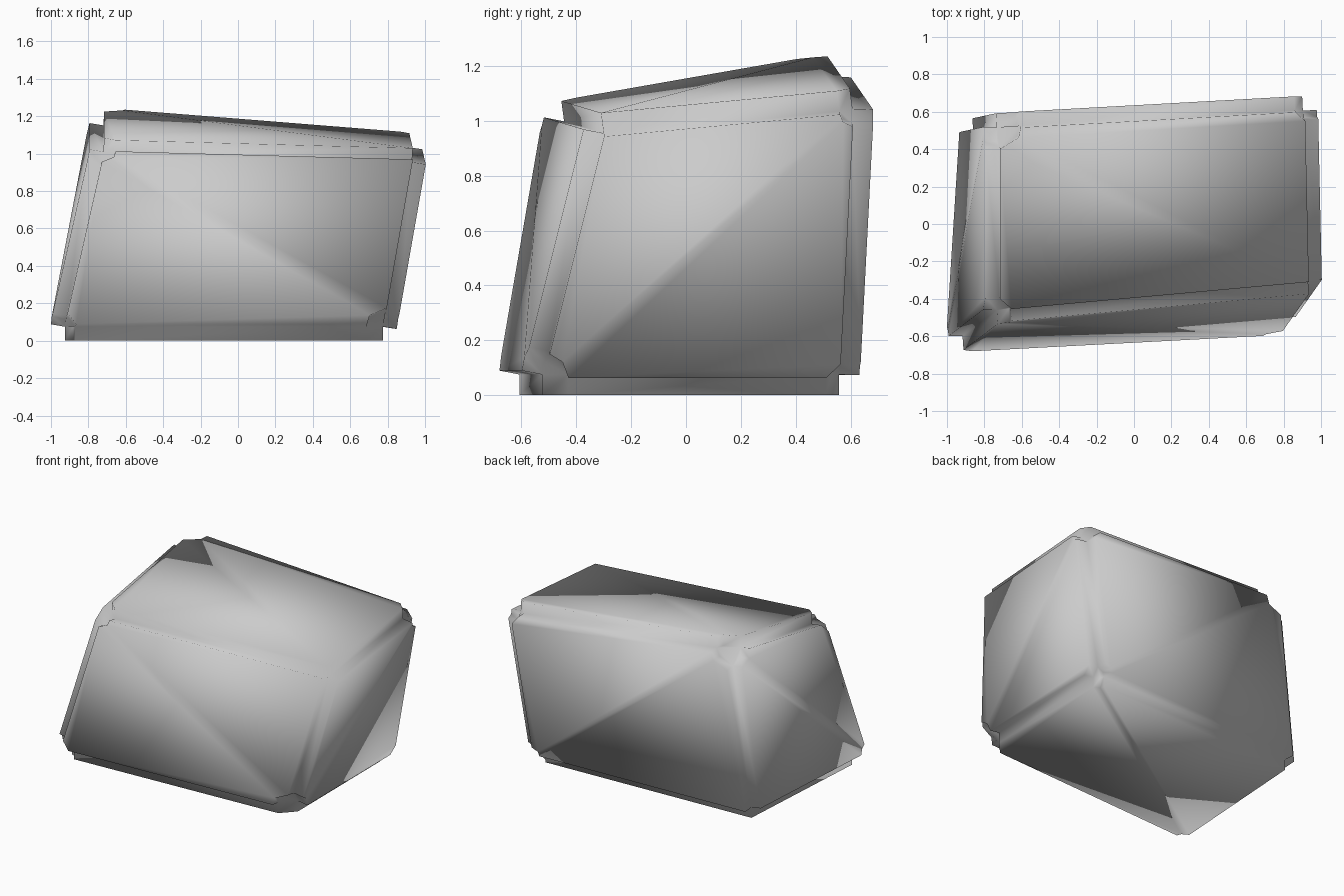
import bpy, bmesh
from mathutils import Vector

if "Cube" in bpy.data.objects:
    bpy.data.objects.remove(bpy.data.objects["Cube"])

PLATE = 0.075  # how far each side stands out from the core

# Core corners: bottom/top, front/back, left/right -> position, corner cut size
corners = {
    "bfl": ((-0.93, -0.61, 0.075), 0.06),
    "bfr": ((0.775, -0.52, 0.075), 0.09),
    "bbl": ((-0.86, 0.49, 0.075), 0),
    "bbr": ((0.77, 0.56, 0.075), 0.05),
    "tfl": ((-0.72, -0.45, 1.00), 0.06),
    "tfr": ((0.93, -0.30, 0.955), 0),
    "tbl": ((-0.72, 0.52, 1.17), 0.11),
    "tbr": ((0.91, 0.61, 1.04), 0.05),
}
# Each side, counter-clockwise from outside, folded from its first to its third corner
sides = [
    ("tfl", "bfl", "bfr", "tfr"),   # front
    ("bfr", "bbr", "tbr", "tfr"),   # right
    ("tbl", "tbr", "bbr", "bbl"),   # back
    ("tbl", "bbl", "bfl", "tfl"),   # left
    ("tbl", "tfl", "tfr", "tbr"),   # top
    ("bfl", "bbl", "bbr", "bfr"),   # bottom
]
axes = [Vector(a) for a in ((0, -1, 0), (1, 0, 0), (0, 1, 0),
                            (-1, 0, 0), (0, 0, 1), (0, 0, -1))]

# Core block with folded sides
bm = bmesh.new()
verts = {k: bm.verts.new(p) for k, (p, cut) in corners.items()}
for a, b, c, d in sides:
    bm.faces.new([verts[k] for k in (a, b, c)])
    bm.faces.new([verts[k] for k in (a, c, d)])
bm.normal_update()

# Cut the corners
for pos, cut in corners.values():
    if cut:
        v = min(bm.verts, key=lambda v: (v.co - Vector(pos)).length)
        bmesh.ops.bevel(bm, geom=[v], offset=cut, offset_type='OFFSET',
                        segments=1, profile=0.5, affect='VERTICES')
bm.normal_update()


def raise_plate(faces):
    """Push one side straight out, leaving a square step along its rim."""
    n = sum((f.normal * f.calc_area() for f in faces), Vector()).normalized()
    new = {v: bm.verts.new(v.co + n * PLATE)
           for v in {v for f in faces for v in f.verts}}
    for f in faces:
        for loop in f.loops:
            if not any(g in faces for g in loop.edge.link_faces if g is not f):
                p, q = loop.vert, loop.link_loop_next.vert
                bm.faces.new((p, q, new[q], new[p]))
        bm.faces.new([new[v] for v in f.verts])
    bmesh.ops.delete(bm, geom=faces, context='FACES')


# Group the large faces by direction, then raise the six plates
big = [f for f in bm.faces if f.calc_area() > 0.1]
groups = [[] for _ in axes]
for f in big:
    groups[max(range(6), key=lambda i: f.normal.dot(axes[i]))].append(f)
for g in groups:
    if g:
        raise_plate(g)

bmesh.ops.recalc_face_normals(bm, faces=bm.faces[:])
for f in bm.faces:
    f.smooth = True

mesh = bpy.data.meshes.new("stone_block")
bm.to_mesh(mesh)
bm.free()
block = bpy.data.objects.new("stone_block", mesh)
bpy.context.collection.objects.link(block)

grey = bpy.data.materials.new("light_grey")
grey.diffuse_color = (0.6, 0.6, 0.6, 1)
grey.use_nodes = True
grey.node_tree.nodes["Principled BSDF"].inputs["Base Color"].default_value = grey.diffuse_color
mesh.materials.append(grey)
